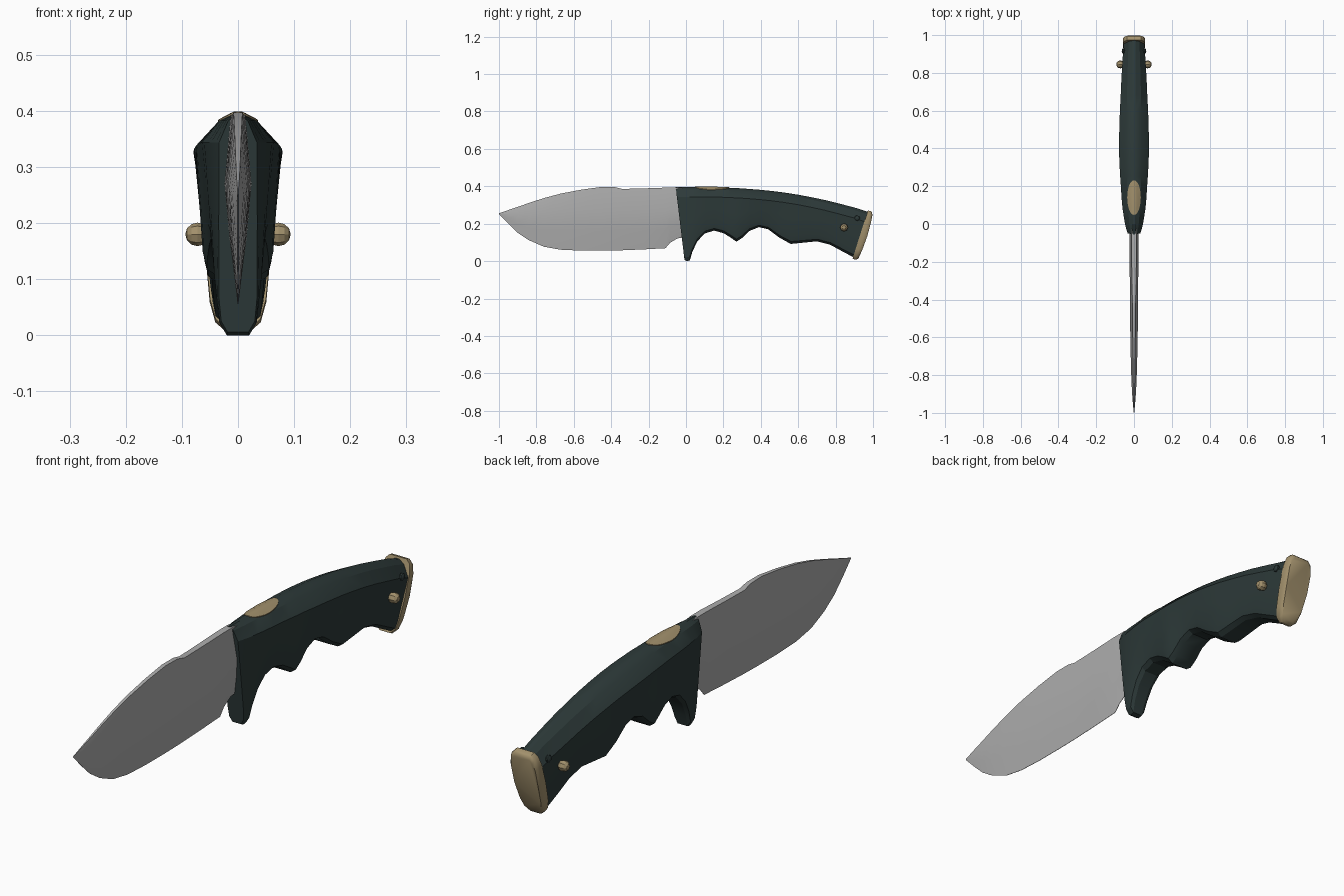
import bpy, bmesh, math
from mathutils import Vector
from mathutils.bvhtree import BVHTree

if "Cube" in bpy.data.objects:
    bpy.data.objects.remove(bpy.data.objects["Cube"])


def material(name, rgb):
    m = bpy.data.materials.new(name)
    m.diffuse_color = (*rgb, 1)
    m.use_nodes = True
    m.node_tree.nodes["Principled BSDF"].inputs["Base Color"].default_value = m.diffuse_color
    return m


STEEL = material("blade steel", (0.42, 0.42, 0.42))
GREEN = material("dark green grip", (0.026, 0.042, 0.041))
GOLD = material("brushed gold", (0.36, 0.28, 0.15))


def finish(name, bm, mat, angle=25):
    bmesh.ops.remove_doubles(bm, verts=bm.verts, dist=1e-5)
    bmesh.ops.recalc_face_normals(bm, faces=bm.faces)
    me = bpy.data.meshes.new(name)
    bm.to_mesh(me)
    me.materials.append(mat)
    me.shade_smooth()
    me.set_sharp_from_angle(angle=math.radians(angle))
    ob = bpy.data.objects.new(name, me)
    bpy.context.collection.objects.link(ob)
    return ob


def loft(rings):
    """Skin a row of closed rings and cap both ends."""
    bm = bmesh.new()
    rows = [[bm.verts.new(p) for p in r] for r in rings]
    n = len(rows[0])
    for a, b in zip(rows, rows[1:]):
        for i in range(n):
            j = (i + 1) % n
            bm.faces.new((a[i], a[j], b[j], b[i]))
    bm.faces.new(rows[0])
    bm.faces.new(rows[-1])
    return bm


def mirrored(half):
    """Close a half outline (x >= 0, bottom to top) into a full ring."""
    return half + [(-x, y, z) for x, y, z in reversed(half)]


# Blade: y, edge z, spine z, ridge half width, spine half width
blade = [
    (-1.0, .252, .256, .001, .0005), (-.95, .20, .273, .006, .002),
    (-.90, .152, .290, .010, .003), (-.84, .112, .311, .013, .004),
    (-.76, .077, .337, .016, .005), (-.67, .061, .361, .018, .006),
    (-.56, .056, .382, .020, .007), (-.45, .056, .397, .021, .008),
    (-.38, .057, .396, .022, .009), (-.34, .058, .386, .022, .011),
    (-.22, .063, .389, .023, .012), (-.11, .069, .393, .024, .013),
    (-.085, .098, .393, .024, .013), (-.045, .122, .393, .024, .013),
    (.01, .125, .385, .024, .013)]
rings = []
for y, lo, hi, w, s in blade:
    ridge = lo + (hi - lo) * .5 if y < -.97 else min(.27, hi - .03 * (hi - lo) / .1)
    rings.append(mirrored([(.0008, y, lo), (w * .62, y, lo + (ridge - lo) * .5),
                           (w, y, ridge), (s, y, hi)]))
finish("blade", loft(rings), STEEL)


# Handle section: slanted from a bottom point to a top point
def grip_ring(yb, zb, yt, zt, w, wb):
    h = zt - zb
    half = []
    for t, x in ((0, wb * .55), (.05, wb * .88), (.16, wb), (.5, (w + wb) / 2 * 1.01),
                 (1 - .052 / h, w), (1 - .013 / h, w * .52), (1, w * .12)):
        half.append((x, yb + (yt - yb) * t, zb + h * t))
    return mirrored(half)


# bottom y z, top y z, upper half width, lower half width
grip = [
    (-.008, .006, -.055, .395, .034, .034), (.003, 0, -.035, .396, .040, .036),
    (.021, .004, .0, .396, .048, .038), (.034, .05, .04, .396, .054, .042),
    (.060, .105, .08, .396, .060, .046), (.10, .148, .12, .396, .064, .050),
    (.15, .163, .16, .395, .067, .054), (.20, .150, .21, .393, .070, .058),
    (.24, .125, .25, .391, .073, .062), (.27, .104, .28, .390, .075, .063),
    (.30, .124, .31, .388, .076, .063), (.34, .162, .35, .385, .078, .062),
    (.39, .182, .40, .381, .079, .062), (.44, .170, .46, .375, .079, .062),
    (.50, .125, .53, .366, .077, .062), (.56, .092, .60, .355, .075, .060),
    (.63, .099, .68, .340, .071, .058), (.70, .106, .75, .325, .068, .056),
    (.77, .088, .83, .305, .064, .053), (.84, .050, .91, .284, .059, .049),
    (.893, .022, .976, .262, .055, .045)]
handle_bm = loft([grip_ring(*r) for r in grip])
bmesh.ops.triangulate(handle_bm, faces=handle_bm.faces)
surface = BVHTree.FromBMesh(handle_bm)
finish("handle", handle_bm, GREEN)


# Pommel cap: rounded slanted plate with a slightly bulged back
def cap_ring(shift, s):
    half = []
    for t, x in ((0, .022), (.06, .040), (.2, .050), (.5, .057), (.82, .058),
                 (.95, .050), (1, .036)):
        u = .5 + (t - .5) * s
        bulge = shift * .35 * (1 - (2 * t - 1) ** 2)
        half.append((x * s, .893 + .082 * u + shift + bulge, .013 + .257 * u - shift * .35))
    return mirrored(half)


finish("pommel_cap", loft([cap_ring(-.002, 1), cap_ring(.012, 1.01),
                           cap_ring(.020, .98), cap_ring(.026, .90)]), GOLD, 35)

# Oval inlay draped on the top of the handle
bm = bmesh.new()


def drape(x, y):
    hit = surface.ray_cast(Vector((x, y, 1)), Vector((0, 0, -1)))[0]
    return bm.verts.new((x, y, hit.z + .003))


N = 24
centre = drape(0, .14)
loops = [[drape(.036 * k * math.cos(2 * math.pi * i / N),
                .14 + .092 * k * math.sin(2 * math.pi * i / N)) for i in range(N)]
         for k in (.2, .45, .7, 1)]
for i in range(N):
    j = (i + 1) % N
    bm.faces.new((centre, loops[0][i], loops[0][j]))
    for a, b in zip(loops, loops[1:]):
        bm.faces.new((a[i], b[i], b[j], a[j]))
    # thin rim down into the grip
    p, q = loops[-1][i], loops[-1][j]
    low = [bm.verts.new(v.co - Vector((0, 0, .006))) for v in (q, p)]
    bm.faces.new((p, q, *low))
finish("top_inlay", bm, GOLD, 40)


# Studs and small pins on both sides near the pommel
def knob(name, side, x, y, z, r, depth, mat):
    bm = bmesh.new()
    bmesh.ops.create_uvsphere(bm, u_segments=8, v_segments=6, radius=1)
    for v in bm.verts:
        a, b, c = v.co
        v.co = (side * (x + c * depth), y + a * r, z + b * r)
    finish(name, bm, mat)


for side, label in ((1, "right"), (-1, "left")):
    knob("stud_" + label, side, .072, .845, .180, .021, .022, GOLD)
    knob("small_pin_" + label, side, .056, .915, .230, .015, .009, GREEN)
